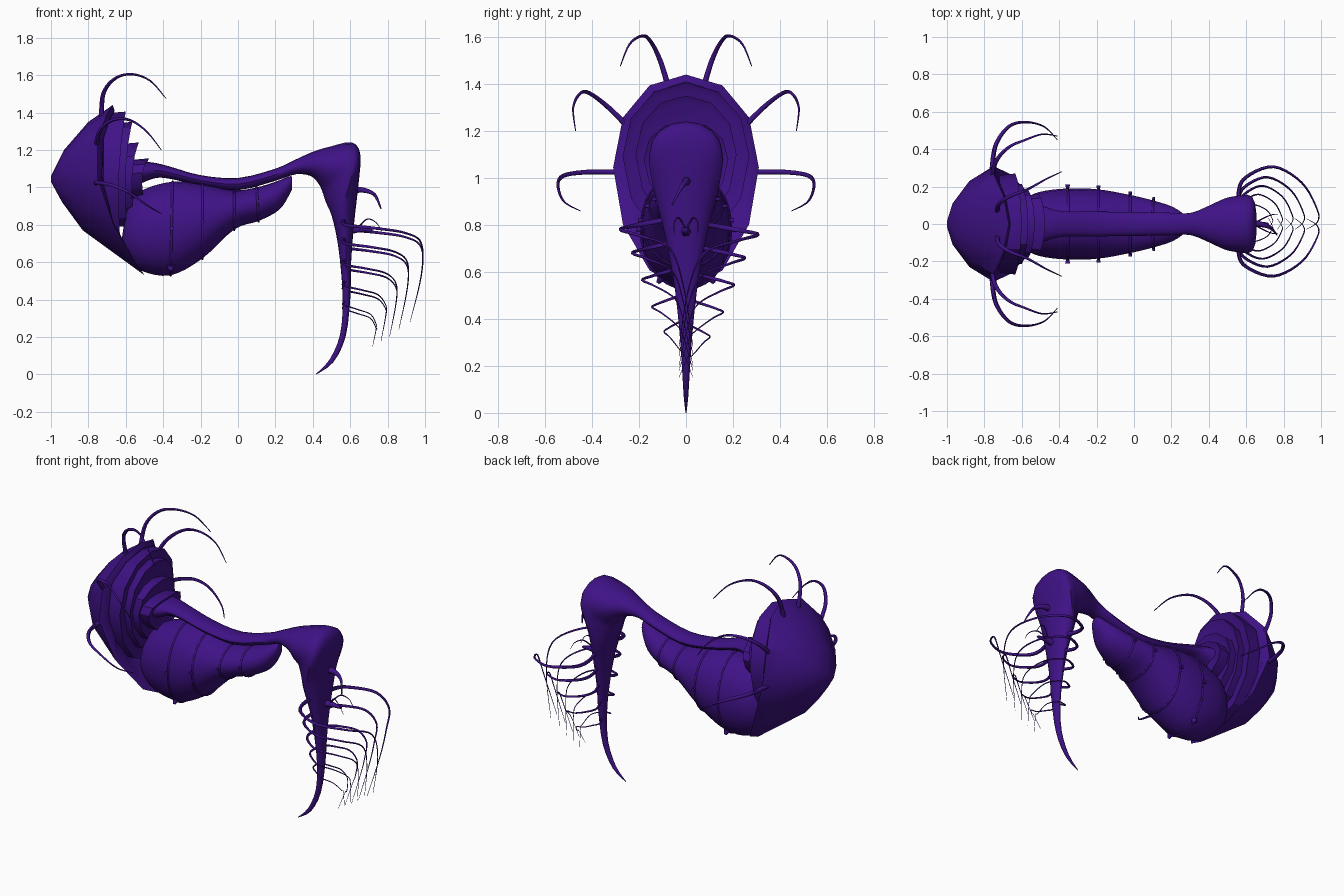
import bpy, bmesh, math
from mathutils import Vector

mat = bpy.data.materials.new("purple_shell")
mat.diffuse_color = (0.05, 0.006, 0.24, 1)


def catmull(rows, sub):
    """Smoothly interpolate rows of numbers."""
    if sub < 2:
        return rows
    out = []
    for i in range(len(rows) - 1):
        p0, p1 = rows[max(i - 1, 0)], rows[i]
        p2, p3 = rows[i + 1], rows[min(i + 2, len(rows) - 1)]
        for k in range(sub):
            t = k / sub
            out.append(tuple(0.5 * (2 * b + (c - a) * t + (2 * a - 5 * b + 4 * c - d) * t * t
                                    + (3 * b - a - 3 * c + d) * t ** 3)
                             for a, b, c, d in zip(p0, p1, p2, p3)))
    return out + [rows[-1]]


def ring_point(r, t, grow=0.0):
    """Ring = top x,z, bottom x,z, half width, side shift in x and z."""
    xa, za, xb, zb, w, dx, dz = (tuple(r) + (0, 0))[:7]
    c, s = math.cos(t), math.sin(t)
    return Vector(((xa + xb) / 2 + (xa - xb) / 2 * c + dx * s * s, (w + grow) * s,
                   (za + zb) / 2 + ((za - zb) / 2 + grow) * c + dz * s * s))


def finish(ob, angle):
    ob.data.materials.clear()
    ob.data.materials.append(mat)
    bpy.ops.object.select_all(action='DESELECT')
    ob.select_set(True)
    bpy.context.view_layer.objects.active = ob
    bpy.ops.object.shade_smooth_by_angle(angle=math.radians(angle))


def loft(name, rings, n, sub=1, angle=40):
    rings = [(tuple(r) + (0, 0))[:7] for r in rings]
    bm = bmesh.new()
    loops = [[bm.verts.new(ring_point(r, 2 * math.pi * k / n)) for k in range(n)]
             for r in catmull(rings, sub)]
    for a, b in zip(loops, loops[1:]):
        for k in range(n):
            bm.faces.new((a[k], a[(k + 1) % n], b[(k + 1) % n], b[k]))
    bm.faces.new(loops[0])
    bm.faces.new(loops[-1])
    bmesh.ops.recalc_face_normals(bm, faces=bm.faces)
    me = bpy.data.meshes.new(name)
    bm.to_mesh(me)
    bm.free()
    ob = bpy.data.objects.new(name, me)
    bpy.context.collection.objects.link(ob)
    finish(ob, angle)


def tube(name, pts, r0, r1, sub=5, cyclic=False):
    pts = catmull([tuple(p) for p in pts], sub)
    cu = bpy.data.curves.new(name, 'CURVE')
    cu.dimensions = '3D'
    cu.bevel_depth = 1.0
    cu.bevel_resolution = 1
    cu.use_fill_caps = True
    sp = cu.splines.new('POLY')
    sp.points.add(len(pts) - 1)
    for i, p in enumerate(pts):
        sp.points[i].co = (*p, 1)
        sp.points[i].radius = r0 + (r1 - r0) * i / (len(pts) - 1)
    sp.use_cyclic_u = cyclic
    ob = bpy.data.objects.new(name, cu)
    bpy.context.collection.objects.link(ob)
    bpy.ops.object.select_all(action='DESELECT')
    ob.select_set(True)
    bpy.context.view_layer.objects.active = ob
    bpy.ops.object.convert(target='MESH')
    finish(bpy.context.object, 60)


# Faceted head shield, hollow behind its lower rim
loft("head_shield", [
    (-1.0, 1.06, -1.0, 1.03, 0.015),
    (-0.93, 1.2, -0.94, 0.92, 0.11, -0.035),
    (-0.8, 1.35, -0.83, 0.77, 0.23, -0.065, 0.03),
    (-0.67, 1.44, -0.5, 0.53, 0.31, -0.165, 0.06),
    (-0.66, 1.41, -0.54, 0.57, 0.28, -0.13, 0.05),
    (-0.68, 1.36, -0.68, 0.72, 0.22, -0.05, 0.03)], 12, angle=32)

# Overlapping plates stepping down to the spine
plates = [(-0.6, 1.405, 0.72, 0.27), (-0.565, 1.35, 0.79, 0.215),
          (-0.53, 1.24, 0.86, 0.18), (-0.475, 1.155, 0.94, 0.16)]
for i, (x, top, bottom, w) in enumerate(plates):
    loft(f"neck_plate_{i}", [
        (x - 0.12, top - 0.01, x - 0.12, bottom, w - 0.01, 0, 0.03),
        (x, top, x - 0.03, bottom, w, -0.02, 0.03),
        (x - 0.015, top - 0.03, x - 0.04, bottom + 0.03, w - 0.03, -0.02, 0.03)], 12, angle=32)

# Spine running back into the drooping tail
loft("spine_and_tail", [
    (-0.52, 1.14, -0.52, 1.02, 0.11),
    (-0.44, 1.13, -0.44, 1.05, 0.08),
    (-0.36, 1.11, -0.36, 1.045, 0.067),
    (-0.2, 1.065, -0.2, 1.01, 0.066),
    (0.0, 1.05, 0.0, 0.985, 0.064),
    (0.2, 1.10, 0.2, 1.035, 0.06),
    (0.3, 1.145, 0.31, 1.07, 0.06),
    (0.4, 1.19, 0.39, 1.06, 0.10, 0.01),
    (0.5, 1.22, 0.43, 1.02, 0.14, 0.03),
    (0.61, 1.24, 0.45, 0.98, 0.155, 0.06),
    (0.655, 1.17, 0.47, 0.92, 0.155, 0.04),
    (0.64, 0.98, 0.50, 0.85, 0.13),
    (0.62, 0.8, 0.53, 0.72, 0.09),
    (0.605, 0.6, 0.55, 0.56, 0.055),
    (0.6, 0.4, 0.56, 0.38, 0.032),
    (0.575, 0.2, 0.545, 0.21, 0.018),
    (0.51, 0.065, 0.49, 0.08, 0.01),
    (0.42, 0.0, 0.418, 0.004, 0.002)], 16, sub=3)

# Hanging abdomen
belly = [
    (-0.61, 0.8, -0.625, 0.7, 0.04),
    (-0.58, 0.92, -0.61, 0.63, 0.12),
    (-0.5, 0.99, -0.52, 0.555, 0.17),
    (-0.35, 1.03, -0.36, 0.53, 0.19),
    (-0.19, 1.02, -0.19, 0.62, 0.185),
    (-0.02, 0.985, -0.02, 0.775, 0.155),
    (0.1, 1.0, 0.11, 0.82, 0.125),
    (0.2, 1.03, 0.22, 0.88, 0.09),
    (0.28, 1.06, 0.28, 0.97, 0.04),
    (0.29, 1.04, 0.29, 1.0, 0.01)]
loft("abdomen", belly, 20, sub=4)

# Thin bands around the abdomen with small side barbs
for i, r in enumerate(belly[3:7]):
    tube(f"abdomen_band_{i}", [ring_point(r, 2 * math.pi * k / 28, 0.002) for k in range(28)],
         0.006, 0.006, 1, True)
    for s in (-1, 1):
        p = ring_point(r, s * math.pi / 2)
        tube(f"band_barb_{i}_{s}", [p, p + Vector((0, s * 0.02, 0))], 0.008, 0.013 - i * 0.002, 1)
for s in (-1, 1):
    p = ring_point(belly[3], s * 2.55)
    tube(f"belly_knob_{s}", [p, p + Vector((0, s * 0.015, -0.02))], 0.02, 0.008, 1)

# Three pairs of curling horns on the shield
horns = {
    "upper_horn": [(-0.73, .07, 1.37), (-0.72, .11, 1.5), (-0.66, .15, 1.58), (-0.57, .185, 1.605),
                   (-0.47, .24, 1.57), (-0.385, .28, 1.475)],
    "middle_horn": [(-0.76, .22, 1.19), (-0.74, .33, 1.3), (-0.67, .41, 1.36), (-0.58, .45, 1.36),
                    (-0.49, .48, 1.3), (-0.41, .47, 1.2)],
    "lower_horn": [(-0.76, .28, 1.025), (-0.74, .42, 1.025), (-0.67, .52, 1.01), (-0.58, .545, 0.97),
                   (-0.48, .52, 0.9), (-0.41, .45, 0.86)]}
for name, pts in horns.items():
    for s in (-1, 1):
        tube(f"{name}_{s}", [(x, s * y, z) for x, y, z in pts], 0.014, 0.002)

# Legs sweeping out from the tail, meeting behind it and dangling down
legs = [(0.78, 0.30, 0.99, 0.92, 0.28), (0.68, 0.245, 0.915, 0.86, 0.24),
        (0.565, 0.2, 0.855, 0.81, 0.2), (0.45, 0.155, 0.80, 0.765, 0.18),
        (0.345, 0.1, 0.75, 0.72, 0.15)]
for i, (z, w, far, xe, ze) in enumerate(legs):
    for s in (-1, 1):
        h = z + (0.01 if s < 0 else -0.012)
        ww = w * (0.93 if s < 0 else 1.02)
        d = far - 0.57
        drop = h - ze
        pts = [(0.58, s * ww * 0.15, h + 0.04), (0.56, s * ww * 0.55, h + 0.02),
               (0.60, s * ww * 0.82, h + 0.005), (0.57 + d * 0.42, s * ww, h - 0.01),
               (0.57 + d * 0.78, s * ww * 0.72, h - 0.035),
               (far - 0.01, s * ww * 0.25, h - 0.09),
               (far - 0.01, s * 0.01, h - drop * 0.5), (xe, -s * 0.03, ze)]
        r = 0.013 - i * 0.002
        tube(f"leg_{i}_{s}", pts, r, 0.001)

# Small stalks and whiskers on the back of the tail
tube("upper_stalk", [(0.62, 0, 0.985), (0.67, 0, 0.985), (0.73, -0.02, 0.96), (0.765, -0.06, 0.885)],
     0.022, 0.003)
tube("lower_stalk", [(0.6, 0, 0.77), (0.66, 0, 0.775), (0.72, 0, 0.77)], 0.025, 0.006)
for s in (-1, 1):
    tube(f"whisker_{s}", [(0.64, 0, 0.78), (0.69, s * 0.03, 0.83), (0.74, s * 0.05, 0.81),
                          (0.77, s * 0.05, 0.76)], 0.005, 0.001)
